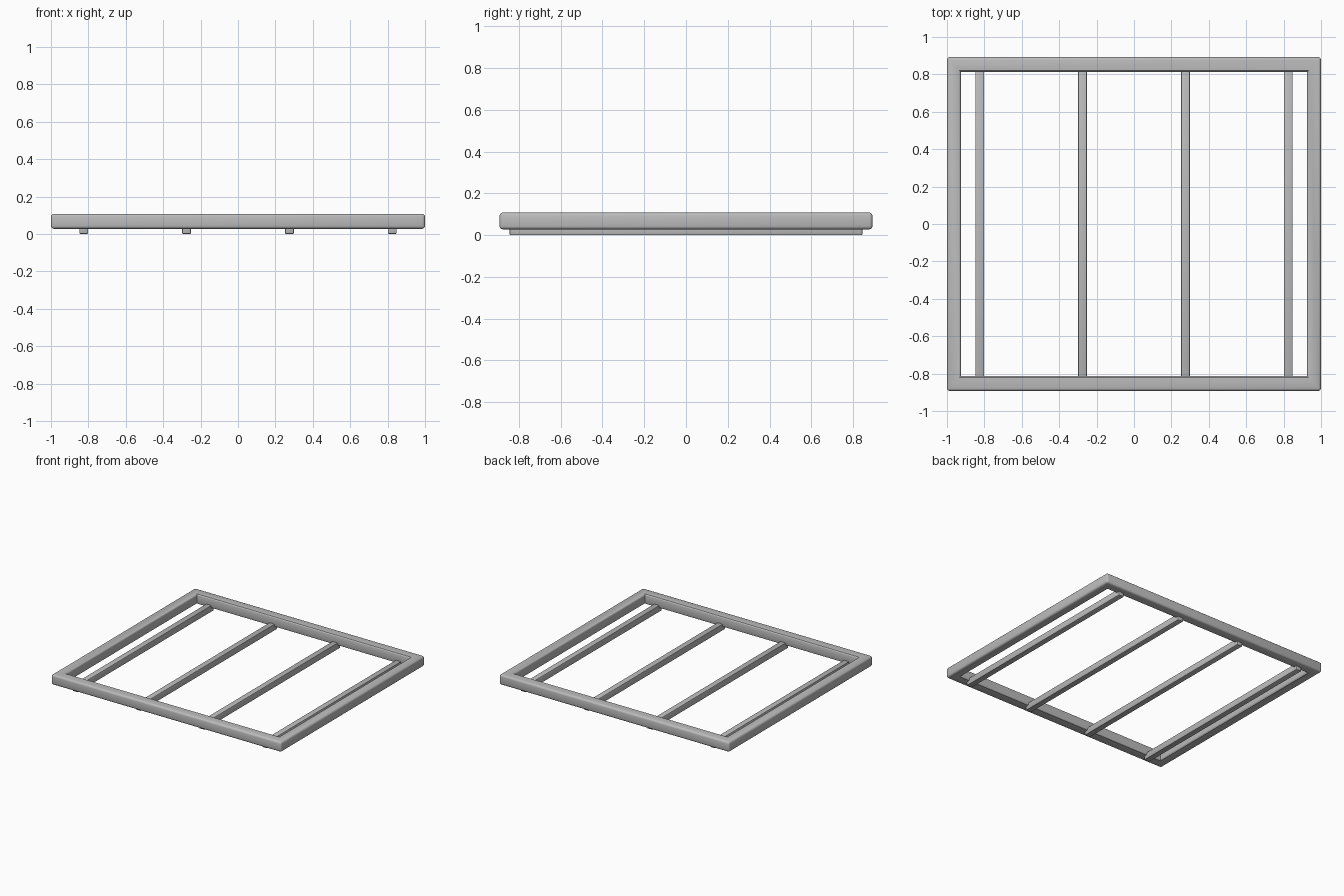
import bpy, bmesh

if "Cube" in bpy.data.objects:
    bpy.data.objects.remove(bpy.data.objects["Cube"])

grey = bpy.data.materials.new("grey_metal")
grey.diffuse_color = (0.5, 0.5, 0.5, 1)
grey.use_nodes = True
grey.node_tree.nodes["Principled BSDF"].inputs["Base Color"].default_value = grey.diffuse_color


def finish(bm, name, edges, radius, segments):
    """Round the chosen edges and turn the mesh into an object."""
    bmesh.ops.bevel(bm, geom=edges, offset=radius, segments=segments,
                    profile=0.5, affect='EDGES', clamp_overlap=True)
    bmesh.ops.recalc_face_normals(bm, faces=bm.faces)
    me = bpy.data.meshes.new(name)
    bm.to_mesh(me)
    bm.free()
    me.materials.append(grey)
    ob = bpy.data.objects.new(name, me)
    bpy.context.collection.objects.link(ob)
    bpy.context.view_layer.objects.active = ob
    ob.select_set(True)
    bpy.ops.object.shade_smooth_by_angle()
    ob.select_set(False)


# Outer frame: rectangular ring with mitred corners and rounded edges
OX, OY, IX, IY = 1.0, 0.893, 0.926, 0.812
Z0, Z1 = 0.028, 0.108
bm = bmesh.new()
signs = [(-1, -1), (1, -1), (1, 1), (-1, 1)]
loops = [[bm.verts.new((sx * x, sy * y, z)) for sx, sy in signs]
         for x, y, z in ((OX, OY, Z0), (OX, OY, Z1), (IX, IY, Z1), (IX, IY, Z0))]
for a in range(4):
    for i in range(4):
        p, q, j = loops[a], loops[(a + 1) % 4], (i + 1) % 4
        bm.faces.new((p[i], p[j], q[j], q[i]))
mitres = set()
for a, b in ((1, 2), (2, 3), (3, 0)):
    for i in range(4):
        mitres.add(bm.edges.get((loops[a][i], loops[b][i])))
finish(bm, "outer_frame", [e for e in bm.edges if e not in mitres], 0.015, 3)

# Four slim slats under the frame, running front to back
for n in range(4):
    x = -0.825 + 0.55 * n
    bm = bmesh.new()
    bmesh.ops.create_cube(bm, size=1)
    for v in bm.verts:
        v.co.x = x + v.co.x * 0.047
        v.co.y *= 1.69
        v.co.z = 0.026 + v.co.z * 0.052
    finish(bm, f"slat_{n + 1}", bm.edges[:], 0.006, 2)
